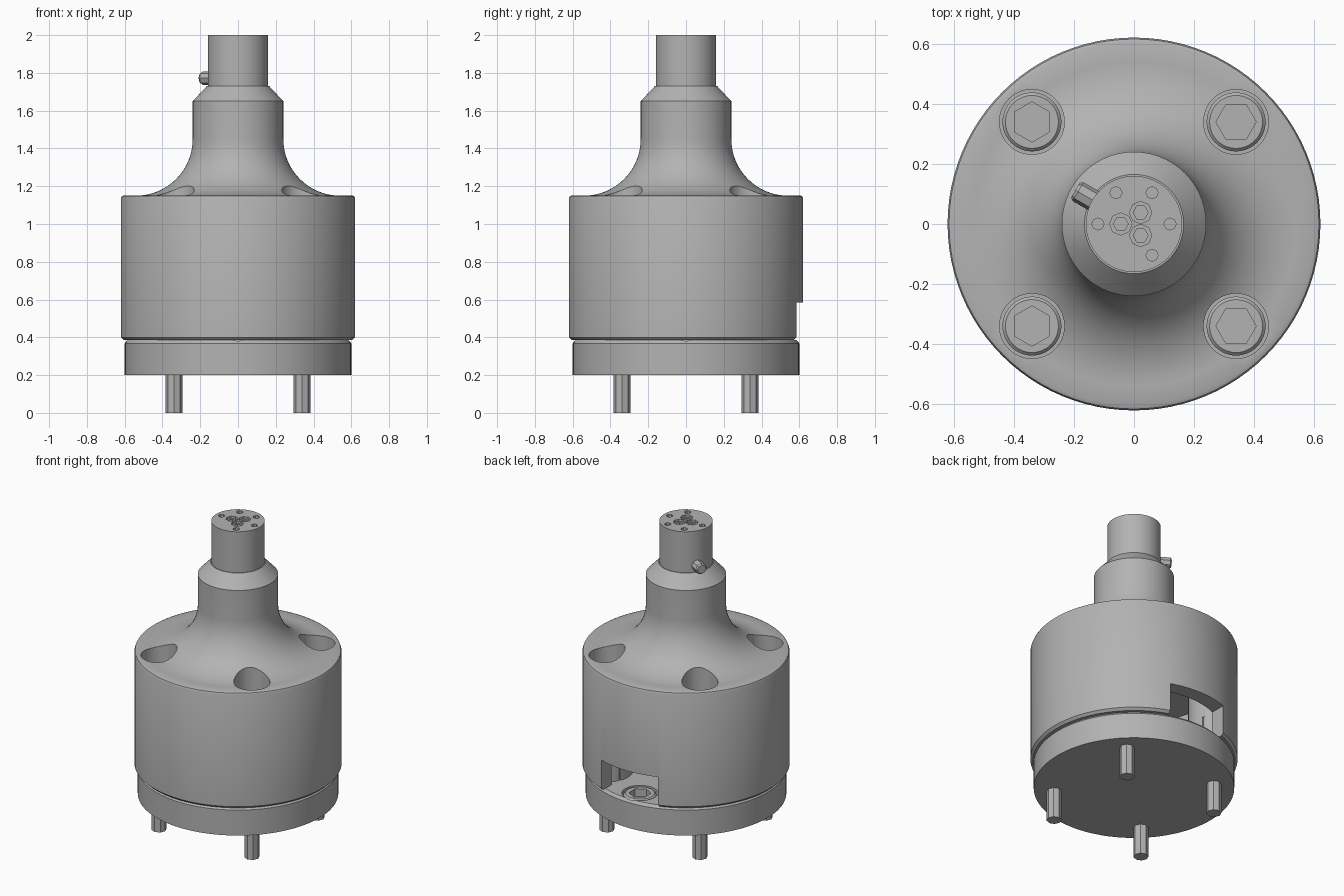
import bpy, bmesh, math
from mathutils import Matrix, Vector

if "Cube" in bpy.data.objects:
    bpy.data.objects.remove(bpy.data.objects["Cube"], do_unlink=True)

grey = bpy.data.materials.new("machined_grey")
grey.use_nodes = True
GREY = (0.45, 0.45, 0.45, 1)
grey.diffuse_color = GREY
grey.node_tree.nodes["Principled BSDF"].inputs["Base Color"].default_value = GREY


def make(name, bm):
    """Turn a bmesh into a linked object."""
    bmesh.ops.recalc_face_normals(bm, faces=bm.faces)
    mesh = bpy.data.meshes.new(name)
    bm.to_mesh(mesh)
    bm.free()
    mesh.materials.append(grey)
    obj = bpy.data.objects.new(name, mesh)
    bpy.context.collection.objects.link(obj)
    return obj


def lathe(name, profile, steps=96):
    """Spin a profile of (radius, height) points around z."""
    bm = bmesh.new()
    verts = [bm.verts.new((r, 0, z)) for r, z in profile]
    edges = [bm.edges.new(pair) for pair in zip(verts, verts[1:])]
    bmesh.ops.spin(bm, geom=verts + edges, cent=(0, 0, 0), axis=(0, 0, 1),
                   angle=math.tau, steps=steps, use_duplicate=False)
    bmesh.ops.remove_doubles(bm, verts=bm.verts, dist=1e-5)
    return make(name, bm)


def rod(name, x, y, low, high, radius, sides=48, turn=0.0):
    """Upright prism or cylinder between two heights."""
    bm = bmesh.new()
    matrix = Matrix.Translation((x, y, (low + high) / 2)) @ Matrix.Rotation(turn, 4, "Z")
    bmesh.ops.create_cone(bm, cap_ends=True, segments=sides, radius1=radius,
                          radius2=radius, depth=high - low, matrix=matrix)
    return make(name, bm)


def box(name, low, high):
    bm = bmesh.new()
    low, high = Vector(low), Vector(high)
    bmesh.ops.create_cube(bm, size=1, matrix=Matrix.Translation((low + high) / 2)
                          @ Matrix.Diagonal((*(high - low), 1)))
    return make(name, bm)


def activate(obj):
    bpy.ops.object.select_all(action="DESELECT")
    obj.select_set(True)
    bpy.context.view_layer.objects.active = obj


def cut(target, cutters):
    """Subtract each cutter and delete it."""
    for cutter in cutters:
        mod = target.modifiers.new("cut", "BOOLEAN")
        mod.operation, mod.solver, mod.object = "DIFFERENCE", "EXACT", cutter
        activate(target)
        bpy.ops.object.modifier_apply(modifier=mod.name)
        bpy.data.objects.remove(cutter, do_unlink=True)


def smooth(obj):
    activate(obj)
    bpy.ops.object.shade_smooth_by_angle(angle=math.radians(28))


def polar(radius, degrees):
    a = math.radians(degrees)
    return radius * math.cos(a), radius * math.sin(a)


BOLT_CIRCLE = 0.48
bolts = [polar(BOLT_CIRCLE, a) for a in (45, 135, 225, 315)]
flange_spots = [polar(BOLT_CIRCLE, a) for a in (0, 90, 180, 270)]

# Housing: drum, flared neck and shoulder cone
FILLET = 0.30
flare = [(0.54 - FILLET * math.cos(t), 1.45 - FILLET * math.sin(t))
         for t in (math.pi / 2 * i / 16 for i in range(17))]
housing = lathe("housing", [(0, 0.385), (0.605, 0.385), (0.62, 0.4), (0.62, 1.135),
                            (0.615, 1.147), (0.603, 1.152)] + flare[::-1]
                + [(0.24, 1.65), (0.165, 1.73), (0, 1.73)])

# Inner chamber leaves a column around every long bolt
chamber = rod("chamber_cutter", 0, 0, 0.3, 0.95, 0.525, 96)
cut(chamber, [rod("column", x, y, 0.2, 1.1, 0.154) for x, y in bolts])
cut(housing, [chamber, box("window_cutter", (-0.206, 0.4, 0.3), (0.206, 0.8, 0.585))])
cut(housing, [rod("bore_cutter", x, y, 0.6, 1.5, 0.108) for x, y in bolts])
smooth(housing)

# Base flange with flush screw recesses
flange = lathe("base_flange", [(0, 0.2), (0.6, 0.2), (0.6, 0.368), (0.585, 0.385), (0, 0.385)])
cut(flange, [rod("recess_cutter", x, y, 0.3, 0.5, 0.108) for x, y in flange_spots])
smooth(flange)


def socket_head(name, x, y, low, high, turn):
    """Round screw head with a chamfered rim and hexagonal socket."""
    head = lathe(name, [(0, low), (0.098, low), (0.098, high - 0.01),
                        (0.088, high), (0, high)], 48)
    head.data.transform(Matrix.Translation((x, y, 0)))
    cut(head, [rod("hex_cutter", x, y, high - 0.05, high + 0.1, 0.067, 6, turn)])
    smooth(head)


# Long bolts through the housing, ending as legs below the flange
for i, (x, y) in enumerate(bolts):
    turn = 0 if i % 3 else math.pi / 6
    socket_head(f"bolt_head_{i + 1}", x, y, 0.6, 0.7, turn)
    rod(f"bolt_leg_{i + 1}", x, y, 0, 0.62, 0.045, 8)

# Short flange screws, one seen through the window
for i, (x, y) in enumerate(flange_spots):
    socket_head(f"flange_screw_{i + 1}", x, y, 0.3, 0.385, 0)

# Spindle with drilled end face
spindle = rod("spindle", 0, 0, 1.7, 2.0, 0.16, 64)
cutters = []
for a in (0, 60, 120, 180, 300):
    cutters.append(rod("pin_hole", *polar(0.12, a), 1.94, 2.1, 0.02, 8))
for a in (60, 180, 300):
    x, y = polar(0.044, a)
    cutters.append(rod("screw_recess", x, y, 1.985, 2.1, 0.037, 8))
    cutters.append(rod("screw_socket", x, y, 1.95, 2.1, 0.025, 6, math.pi / 6))
cut(spindle, cutters)
smooth(spindle)

# Set screw sticking out of the spindle's side
screw = lathe("set_screw", [(0, 0), (0.036, 0), (0.036, 0.11), (0.028, 0.12), (0, 0.12)], 8)
x, y = polar(0.105, 150)
screw.data.transform(Matrix.Translation((x, y, 1.772)) @ Matrix.Rotation(math.radians(150), 4, "Z")
                     @ Matrix.Rotation(math.pi / 2, 4, "Y"))
